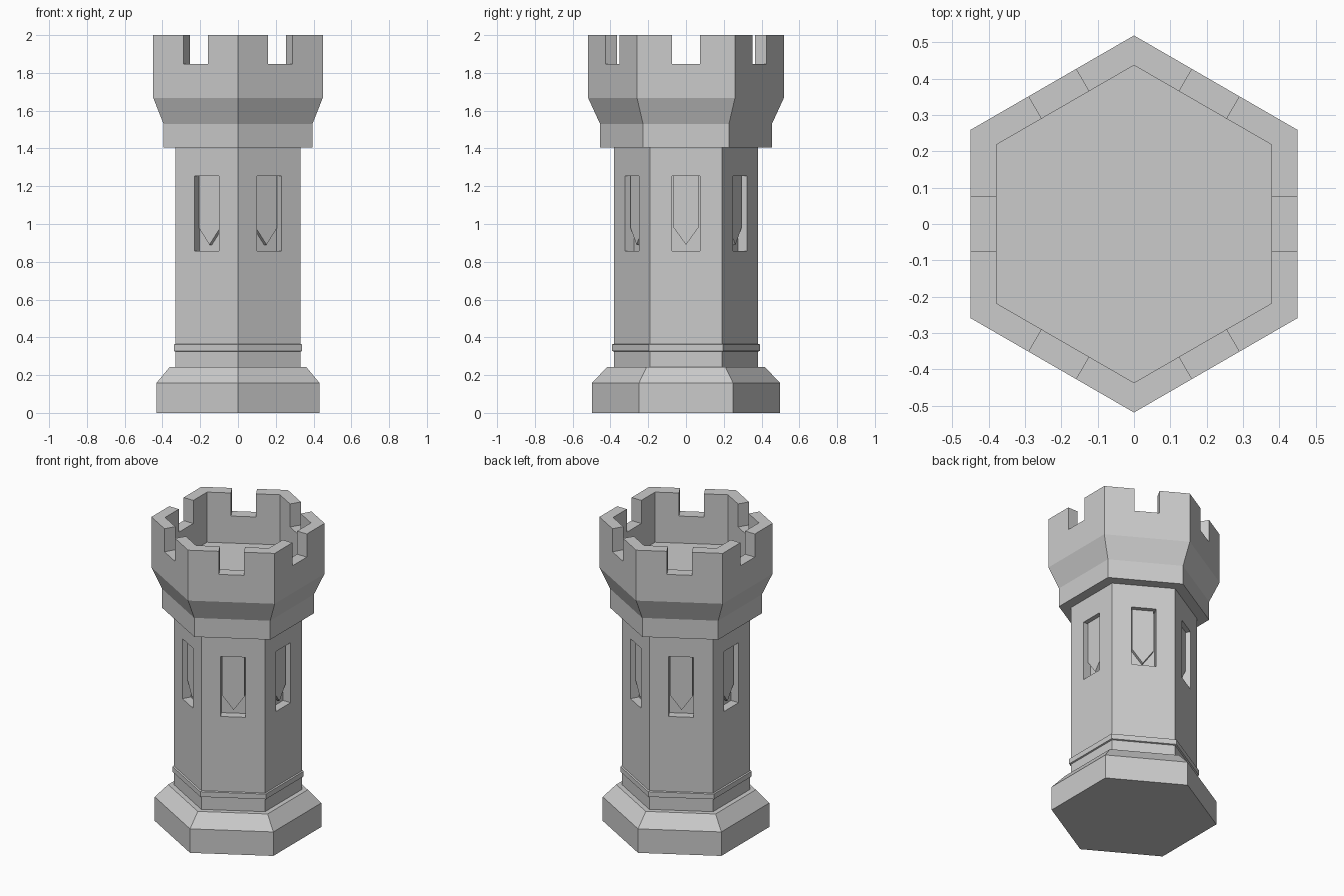
import bpy, bmesh
from math import cos, sin, pi, radians

if "Cube" in bpy.data.objects:
    bpy.data.objects.remove(bpy.data.objects["Cube"])

N = 6
TO_CORNER = 1 / cos(pi / N)


def finish(bm, name):
    bmesh.ops.recalc_face_normals(bm, faces=bm.faces)
    me = bpy.data.meshes.new(name)
    bm.to_mesh(me)
    bm.free()
    ob = bpy.data.objects.new(name, me)
    bpy.context.collection.objects.link(ob)
    return ob


def hex_lathe(name, profile):
    """Closed hexagonal solid from (apothem, z) points, corners on +-y."""
    bm = bmesh.new()
    rings = []
    for a, z in profile:
        r = a * TO_CORNER
        rings.append([bm.verts.new((r * cos(radians(30 + 60 * i)),
                                    r * sin(radians(30 + 60 * i)), z)) for i in range(N)])
    for lo, hi in zip(rings, rings[1:]):
        for i in range(N):
            j = (i + 1) % N
            bm.faces.new((lo[i], lo[j], hi[j], hi[i]))
    bm.faces.new(rings[0][::-1])
    bm.faces.new(rings[-1])
    return finish(bm, name)


def six_panels(name, outline, near, far):
    """Extrude a (side, z) outline between two apothems on all six sides."""
    bm = bmesh.new()
    for k in range(N):
        c, s = cos(k * pi / 3), sin(k * pi / 3)
        a, b = [[bm.verts.new((d * c - t * s, d * s + t * c, z)) for t, z in outline]
                for d in (near, far)]
        bm.faces.new(a[::-1])
        bm.faces.new(b)
        for i in range(len(outline)):
            j = (i + 1) % len(outline)
            bm.faces.new((a[i], a[j], b[j], b[i]))
    return finish(bm, name)


def rect(half, z0, z1):
    return [(-half, z0), (half, z0), (half, z1), (-half, z1)]


def cut(target, cutter):
    mod = target.modifiers.new("cut", 'BOOLEAN')
    mod.operation = 'DIFFERENCE'
    mod.solver = 'EXACT'
    mod.object = cutter
    bpy.context.view_layer.objects.active = target
    bpy.ops.object.modifier_apply(modifier=mod.name)
    bpy.data.objects.remove(cutter)


# Plinth with sloped shoulder, shaft and collar band
hex_lathe("base", [(0.432, 0), (0.432, 0.158), (0.362, 0.242)])
shaft = hex_lathe("shaft", [(0.331, 0.242), (0.331, 1.405)])
hex_lathe("shaft_band", [(0.331, 0.325), (0.34, 0.328), (0.34, 0.362), (0.331, 0.365)])

# Window recesses with pointed panels standing inside them
cut(shaft, six_panels("window_cutter", rect(0.075, 0.858, 1.253), 0.276, 0.45))
six_panels("window_panels",
           [(0, 0.89), (0.065, 0.98), (0.065, 1.253), (-0.065, 1.253), (-0.065, 0.98)],
           0.27, 0.302)

# Flared crown, hollow on top, with one notch per side
crown = hex_lathe("crown", [(0.394, 1.405), (0.394, 1.53), (0.449, 1.668), (0.449, 2.0),
                            (0.378, 2.0), (0.378, 1.67)])
cut(crown, six_panels("notch_cutter", rect(0.075, 1.848, 2.1), 0.33, 0.5))
